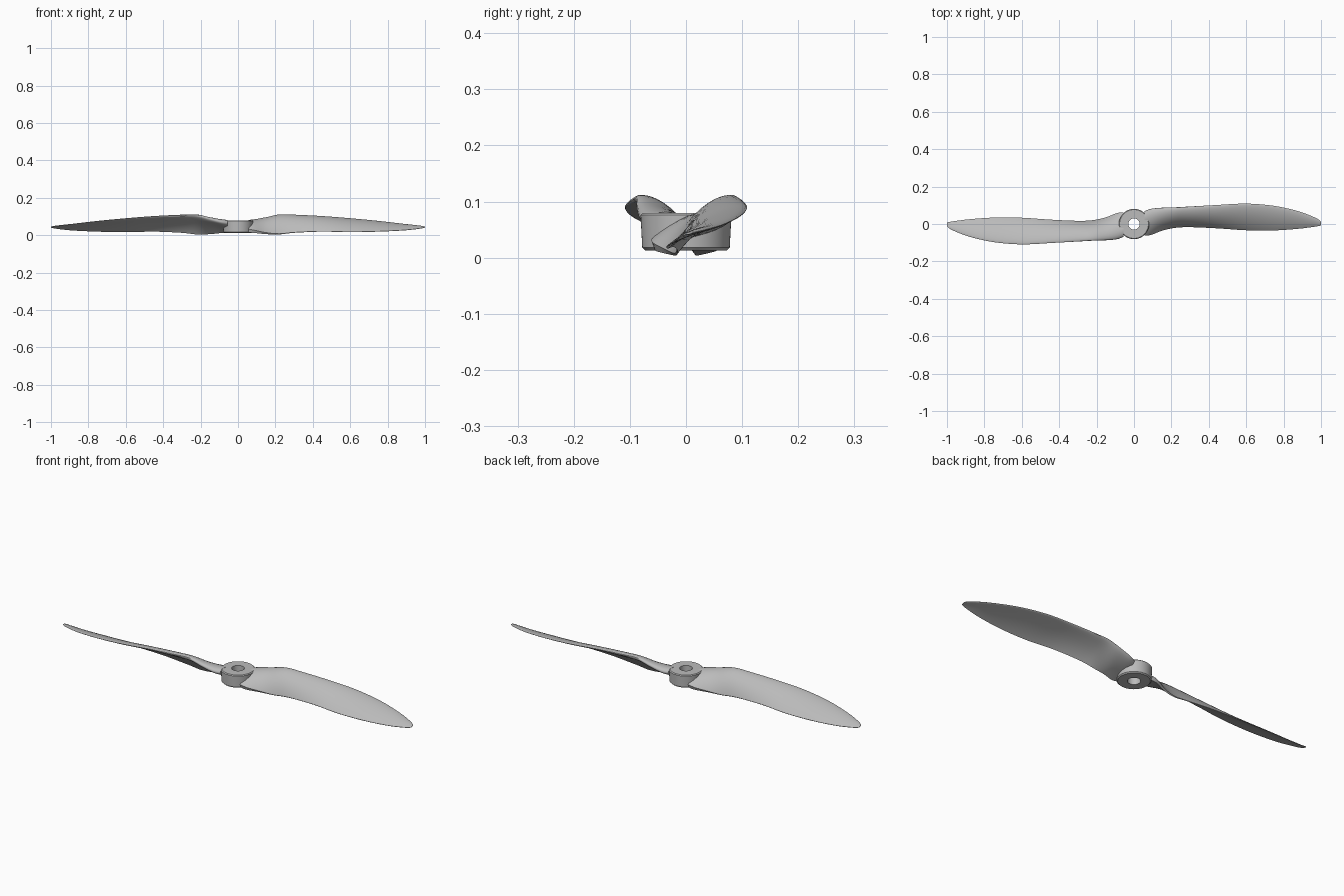
import bpy, bmesh, math
from mathutils import Vector, Matrix

cube = bpy.data.objects.get("Cube")
if cube:
    bpy.data.objects.remove(cube, do_unlink=True)

grey = bpy.data.materials.new("light grey plastic")
grey.use_nodes = True
colour = (0.5, 0.5, 0.5, 1)
grey.diffuse_color = colour
grey.node_tree.nodes["Principled BSDF"].inputs["Base Color"].default_value = colour


def finish(name, bm, angle):
    bmesh.ops.recalc_face_normals(bm, faces=bm.faces)
    mesh = bpy.data.meshes.new(name)
    bm.to_mesh(mesh)
    bm.free()
    mesh.materials.append(grey)
    obj = bpy.data.objects.new(name, mesh)
    bpy.context.collection.objects.link(obj)
    bpy.ops.object.select_all(action='DESELECT')
    obj.select_set(True)
    bpy.context.view_layer.objects.active = obj
    bpy.ops.object.shade_smooth_by_angle(angle=math.radians(angle))
    return obj


# Hub: a slightly tapered ring with softened rims and a shaft hole
bm = bmesh.new()
ring = [(0.03, 0.013), (0.073, 0.013), (0.078, 0.018),
        (0.081, 0.076), (0.077, 0.08), (0.03, 0.08)]
verts = [bm.verts.new((r, 0, z)) for r, z in ring]
edges = [bm.edges.new((verts[i], verts[i - 1])) for i in range(len(verts))]
bmesh.ops.spin(bm, geom=verts + edges, axis=(0, 0, 1), cent=(0, 0, 0),
               angle=math.tau, steps=64)
bmesh.ops.remove_doubles(bm, verts=bm.verts, dist=0.0005)
finish("hub", bm, 40)

# Blade stations: x, leading y z, trailing y z, thickness, camber, blunt trailing edge
STATIONS = [
    (0.055, 0.068, 0.068, -0.058, 0.024, 0.034, 0.008, 0.020),
    (0.09, 0.081, 0.074, -0.056, 0.019, 0.034, 0.010, 0.016),
    (0.15, 0.086, 0.090, -0.033, 0.010, 0.032, 0.012, 0.010),
    (0.22, 0.088, 0.108, -0.019, 0.006, 0.028, 0.014, 0.005),
    (0.30, 0.093, 0.107, -0.016, 0.014, 0.024, 0.014, 0.003),
    (0.45, 0.102, 0.100, -0.023, 0.020, 0.018, 0.012, 0.002),
    (0.60, 0.109, 0.089, -0.033, 0.017, 0.014, 0.010, 0.002),
    (0.75, 0.097, 0.075, -0.034, 0.020, 0.011, 0.008, 0.002),
    (0.88, 0.068, 0.060, -0.025, 0.026, 0.009, 0.005, 0.002),
    (0.96, 0.038, 0.051, -0.015, 0.034, 0.007, 0.003, 0.002),
    (0.99, 0.022, 0.047, -0.010, 0.039, 0.005, 0.001, 0.002),
    (1.0, 0.012, 0.045, -0.006, 0.041, 0.003, 0.0, 0.001),
]


def blend(i, t):
    """Smooth interpolation through the stations."""
    last = len(STATIONS) - 1
    a, b, c, d = (STATIONS[min(max(k, 0), last)] for k in range(i - 1, i + 3))
    out = []
    for p, q, r, s in zip(a, b, c, d):
        out.append(q + 0.5 * t * (r - p + t * (2 * p - 5 * q + 4 * r - s
                                             + t * (3 * (q - r) + s - p))))
    return out


def section(st, n=14):
    """Closed cambered aerofoil loop."""
    x, ly, lz, ty, tz, thick, camber, blunt = st
    lead, trail = Vector((x, ly, lz)), Vector((x, ty, tz))
    chord = trail - lead
    normal = Vector((0, chord.z, -chord.y)).normalized()
    upper, lower = [], []
    for k in range(n + 1):
        s = (1 - math.cos(math.pi * k / n)) / 2
        half = thick * (1.48 * math.sqrt(s) - 0.63 * s - 1.758 * s**2
                        + 1.422 * s**3 - 0.514 * s**4) + blunt * s / 2
        mid = lead + chord * s + normal * camber * 4 * s * (1 - s)
        upper.append(mid + normal * half)
        lower.append(mid - normal * half)
    return upper + lower[:0:-1]


def make_blade(name, turn):
    bm = bmesh.new()
    steps = 5
    rows = [blend(i, k / steps) for i in range(len(STATIONS) - 1) for k in range(steps)]
    rows.append(STATIONS[-1])
    loops = [[bm.verts.new(p) for p in section(st)] for st in rows]
    for a, b in zip(loops, loops[1:]):
        for k in range(len(a)):
            bm.faces.new((a[k - 1], a[k], b[k], b[k - 1]))
    bm.faces.new(loops[0])
    bm.faces.new(loops[-1])
    bmesh.ops.transform(bm, matrix=Matrix.Rotation(turn, 4, 'Z'), verts=bm.verts)
    finish(name, bm, 45)


make_blade("left_blade", 0)
make_blade("right_blade", math.pi)
